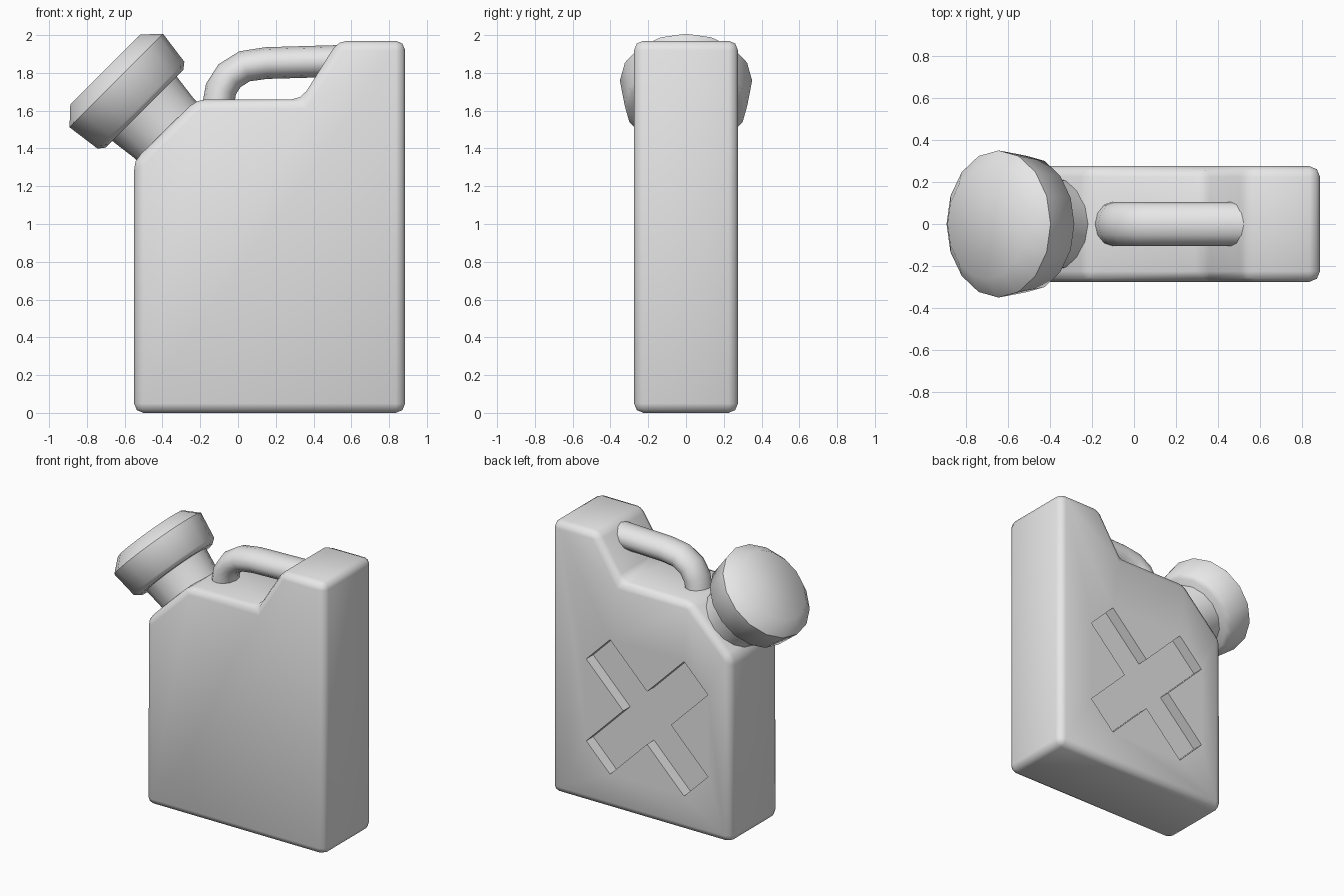
import bpy, bmesh, math
from mathutils import Matrix, Vector

cube = bpy.data.objects.get("Cube")
if cube:
    bpy.data.objects.remove(cube)

# One plain grey material
grey = bpy.data.materials.new("light_grey")
grey.use_nodes = True
grey.diffuse_color = (0.8, 0.8, 0.8, 1)
grey.node_tree.nodes["Principled BSDF"].inputs["Base Color"].default_value = (0.8, 0.8, 0.8, 1)


def finish(name, bm):
    bmesh.ops.recalc_face_normals(bm, faces=bm.faces)
    mesh = bpy.data.meshes.new(name)
    bm.to_mesh(mesh)
    bm.free()
    mesh.materials.append(grey)
    obj = bpy.data.objects.new(name, mesh)
    bpy.context.collection.objects.link(obj)
    return obj


def activate(obj):
    bpy.ops.object.select_all(action="DESELECT")
    obj.select_set(True)
    bpy.context.view_layer.objects.active = obj


def smooth(obj, angle=50):
    activate(obj)
    bpy.ops.object.shade_smooth_by_angle(angle=math.radians(angle))


def prism(name, outline, y0, y1):
    """Extrude an x-z outline from y0 to y1."""
    bm = bmesh.new()
    face = bm.faces.new([bm.verts.new((x, y0, z)) for x, z in outline])
    new = bmesh.ops.extrude_face_region(bm, geom=[face])["geom"]
    bmesh.ops.translate(bm, vec=(0, y1 - y0, 0),
                        verts=[v for v in new if isinstance(v, bmesh.types.BMVert)])
    return finish(name, bm)


def bridge(name, rings):
    """Skin a list of vertex-position rings and close both ends."""
    bm = bmesh.new()
    loops = [[bm.verts.new(p) for p in ring] for ring in rings]
    n = len(loops[0])
    for a, b in zip(loops, loops[1:]):
        for i in range(n):
            j = (i + 1) % n
            bm.faces.new((a[i], a[j], b[j], b[i]))
    bm.faces.new(loops[0])
    bm.faces.new(loops[-1])
    return finish(name, bm)


def ellipse(matrix, rx, ry, sides):
    angles = [math.tau * i / sides for i in range(sides)]
    return [matrix @ Vector((rx * math.cos(a), ry * math.sin(a), 0)) for a in angles]


# Can body with a raised shoulder and a slanted corner for the spout
body = prism("can_body", [(-0.55, 0), (0.885, 0), (0.885, 1.97), (0.53, 1.97),
                          (0.335, 1.66), (-0.22, 1.66), (-0.55, 1.335)], -0.275, 0.275)
bevel = body.modifiers.new("rounded_edges", "BEVEL")
bevel.width = 0.05
bevel.segments = 2
bevel.limit_method = "ANGLE"

# Diagonal cross pressed into the back
half, arm, depth = 0.135, 0.555, 0.08
quarter = [(arm, -half), (arm, half), (half, half)]
outline = []
for k in range(4):
    turn = Matrix.Rotation(math.radians(45 + 90 * k), 2)
    outline += [turn @ Vector(p) + Vector((0.12, 0.74)) for p in quarter]
cutter = prism("cross_cutter", outline, 0.275 - depth, 0.4)
cutter.hide_render = True
cut = body.modifiers.new("cross_recess", "BOOLEAN")
cut.operation = "DIFFERENCE"
cut.solver = "EXACT"
cut.object = cutter
activate(body)
for modifier in [m.name for m in body.modifiers]:
    bpy.ops.object.modifier_apply(modifier=modifier)
bpy.data.objects.remove(cutter)
smooth(body)

# Tilted spout neck and screw cap
tilt = Matrix.Translation((-0.39, 0, 1.505)) @ Matrix.Rotation(math.radians(-45), 4, "Y")


def turned(name, profile):
    rings = [ellipse(tilt @ Matrix.Translation((0, 0, h)), r, r, 16) for r, h in profile]
    smooth(bridge(name, rings))


turned("spout_neck", [(0.222, -0.06), (0.222, 0), (0.244, 0.17)])
turned("spout_cap", [(0.29, 0.148), (0.325, 0.175), (0.35, 0.36), (0.262, 0.442)])

# Bent carrying handle
path = [Vector((x, 0, z)) for x, z in [(-0.11, 1.6), (-0.09, 1.715), (-0.045, 1.785),
                                       (0.035, 1.835), (0.15, 1.852), (0.56, 1.864)]]
rings = []
for i, p in enumerate(path):
    along = path[min(i + 1, len(path) - 1)] - path[max(i - 1, 0)]
    pitch = math.atan2(along.x, along.z)
    frame = Matrix.Translation(p) @ Matrix.Rotation(pitch, 4, "Y")
    rings.append(ellipse(frame, 0.084, 0.105, 12))
smooth(bridge("carry_handle", rings))
